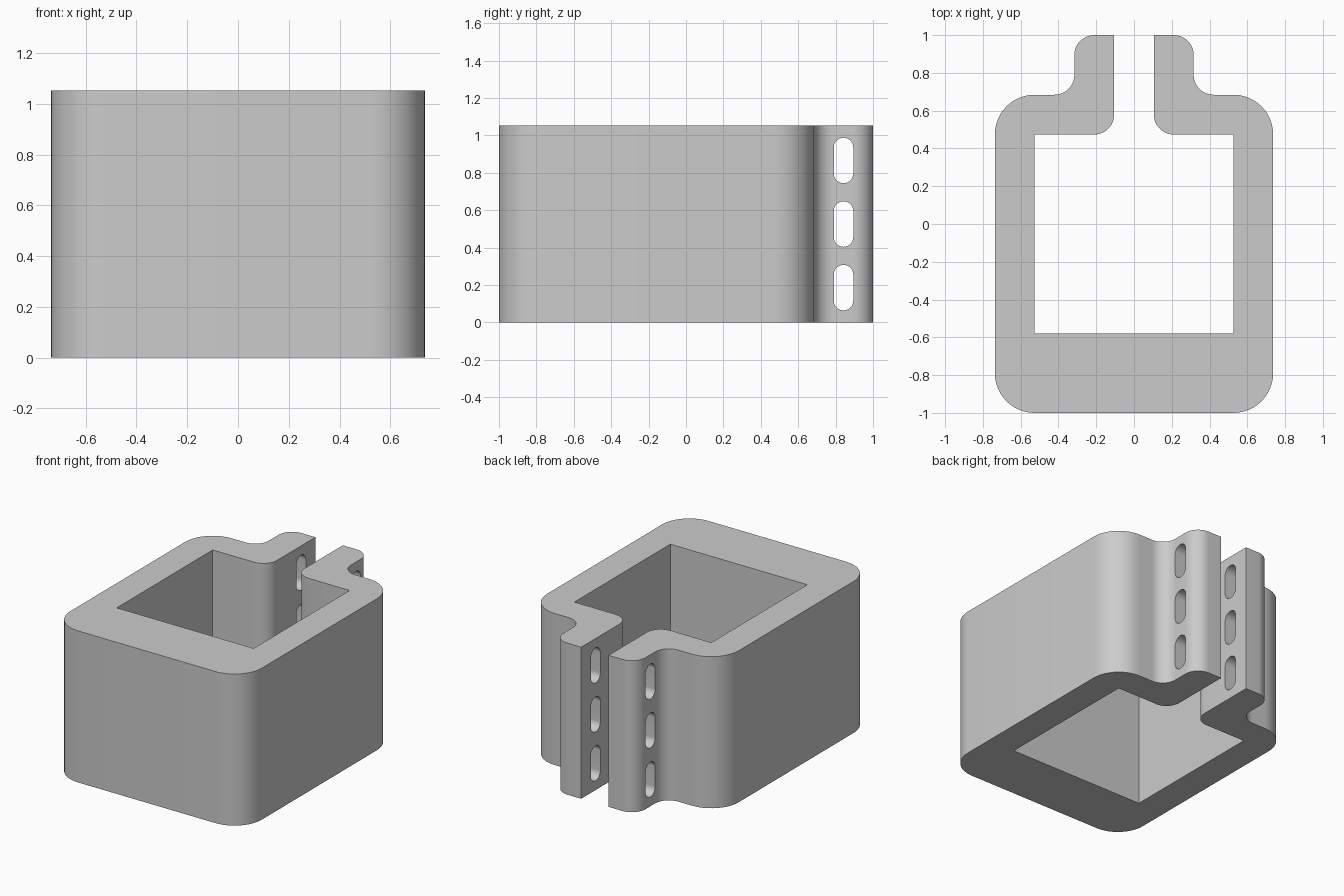
import bpy, bmesh
from math import radians, pi, cos, sin
from mathutils import Vector

default = bpy.data.objects.get("Cube")
if default:
    bpy.data.objects.remove(default, do_unlink=True)

U = 2 / 19            # wall module: the depth is 19 modules
HEIGHT = 10 * U

grey = bpy.data.materials.new("light_grey")
grey.use_nodes = True
colour = (0.6, 0.6, 0.6, 1)
grey.diffuse_color = colour
grey.node_tree.nodes["Principled BSDF"].inputs["Base Color"].default_value = colour


def rounded(corners, steps=12):
    """Outline of (x, y, radius) right-angled corners, with arcs at the radii."""
    points = []
    for i, (x, y, r) in enumerate(corners):
        p = Vector((x, y))
        if r == 0:
            points.append(p)
            continue
        a = (Vector(corners[i - 1][:2]) - p).normalized()
        b = (Vector(corners[(i + 1) % len(corners)][:2]) - p).normalized()
        centre = p + (a + b) * r
        for k in range(steps + 1):
            t = k / steps * pi / 2
            points.append(centre - b * r * cos(t) - a * r * sin(t))
    return points


def prism(name, outline, direction):
    """Extrude a closed outline of 3D points along a direction."""
    bm = bmesh.new()
    face = bm.faces.new([bm.verts.new(p) for p in outline])
    result = bmesh.ops.extrude_face_region(bm, geom=[face], use_keep_orig=True)
    moved = [g for g in result["geom"] if isinstance(g, bmesh.types.BMVert)]
    bmesh.ops.translate(bm, verts=moved, vec=direction)
    bmesh.ops.recalc_face_normals(bm, faces=bm.faces)
    mesh = bpy.data.meshes.new(name)
    bm.to_mesh(mesh)
    bm.free()
    mesh.materials.append(grey)
    obj = bpy.data.objects.new(name, mesh)
    bpy.context.collection.objects.link(obj)
    return obj


# Half of the clamp section, in modules: outer wall, flange, then inner wall
outer = [(7, 0, 2), (7, 16, 2), (3, 16, 1), (3, 19, 1), (1, 19, 0)]
inner = [(1, 14, 1), (5, 14, 0), (5, 4, 0)]
half = outer + inner
full = half + [(-x, y, r) for x, y, r in reversed(half)]
section = rounded([(x * U, y * U - 1, r * U) for x, y, r in full])
clamp = prism("clamp_body", [(p.x, p.y, 0) for p in section], (0, 0, HEIGHT))

# Three bolt slots through both flanges
SLOT_R, SLOT_H = 0.495 * U, 2.31 * U
slot = rounded([(s * SLOT_R, t * SLOT_H / 2, SLOT_R)
                for s, t in ((-1, -1), (1, -1), (1, 1), (-1, 1))])
slot = [p for i, p in enumerate(slot) if (p - slot[i - 1]).length > 1e-5]
for i in (-1, 0, 1):
    z = HEIGHT / 2 + i * 3.23 * U
    cutter = prism("slot_cutter", [(-0.5, 17.5 * U - 1 + p.x, z + p.y) for p in slot], (1, 0, 0))
    cutter.hide_render = True
    cut = clamp.modifiers.new("slot", "BOOLEAN")
    cut.operation, cut.solver, cut.object = "DIFFERENCE", "EXACT", cutter
    bpy.context.view_layer.objects.active = clamp
    bpy.ops.object.modifier_apply(modifier=cut.name)
    bpy.data.objects.remove(cutter, do_unlink=True)

# Smooth rounds with crisp edges
bpy.ops.object.select_all(action="DESELECT")
clamp.select_set(True)
bpy.context.view_layer.objects.active = clamp
bpy.ops.object.shade_smooth_by_angle(angle=radians(30))
